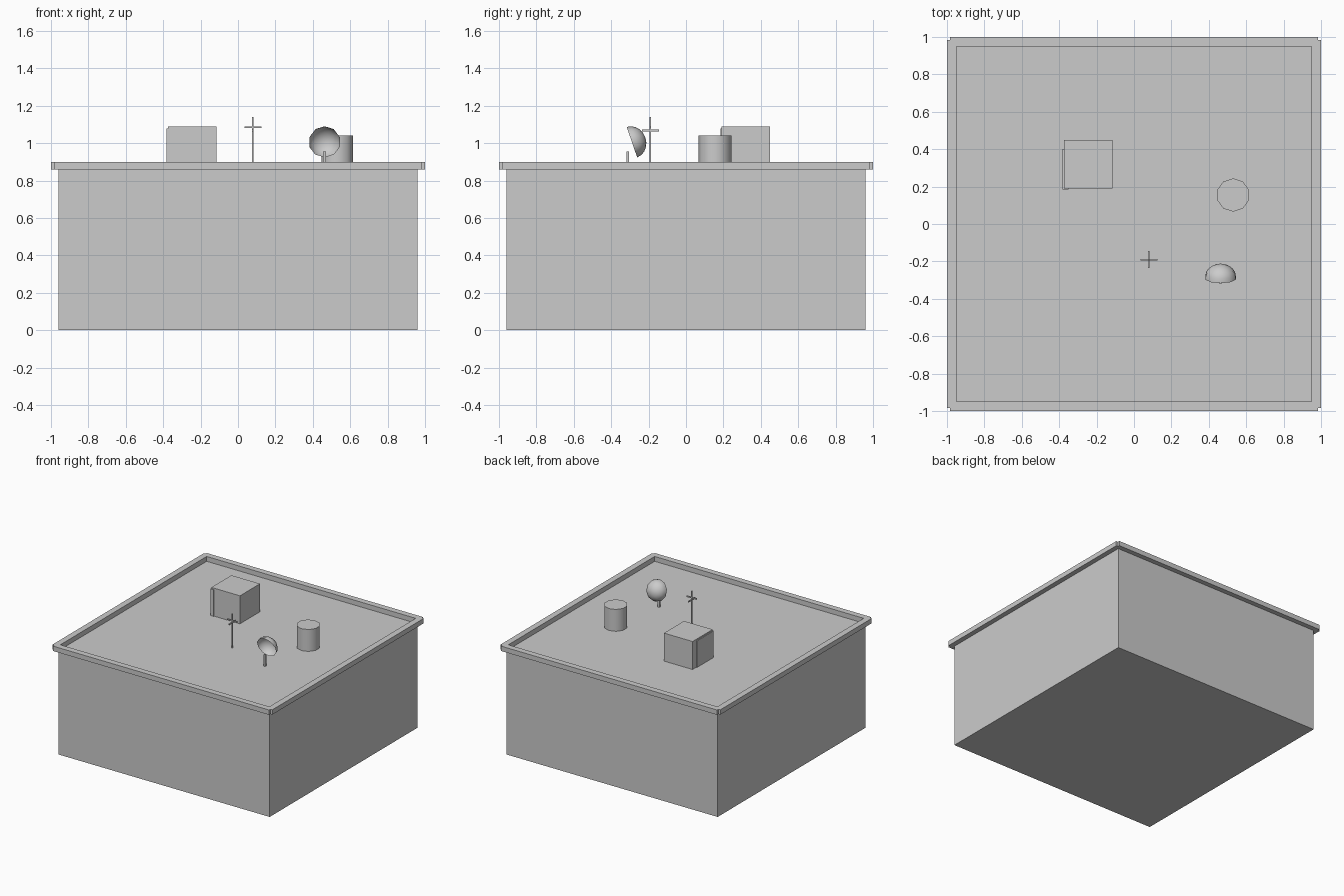
import bpy, bmesh
from math import pi, sin, cos, radians
from mathutils import Matrix

if "Cube" in bpy.data.objects:
    bpy.data.objects.remove(bpy.data.objects["Cube"])


def finish(name, bm, smooth=False):
    me = bpy.data.meshes.new(name)
    bmesh.ops.recalc_face_normals(bm, faces=bm.faces[:])
    bm.to_mesh(me)
    bm.free()
    ob = bpy.data.objects.new(name, me)
    bpy.context.collection.objects.link(ob)
    if smooth:
        bpy.ops.object.select_all(action='DESELECT')
        ob.select_set(True)
        bpy.context.view_layer.objects.active = ob
        bpy.ops.object.shade_smooth_by_angle(angle=radians(50))
    return ob


def box(name, x, y, z):
    bm = bmesh.new()
    m = Matrix.Translation([(a + b) / 2 for a, b in (x, y, z)])
    m = m @ Matrix.Diagonal((x[1] - x[0], y[1] - y[0], z[1] - z[0], 1))
    bmesh.ops.create_cube(bm, size=1, matrix=m)
    return finish(name, bm)


# Building block; its top is the roof deck
DECK = 0.86
box("building_body", (-0.96, 0.96), (-0.96, 0.96), (0, DECK))

# Parapet: square ring with small notches at the outer corners
bm = bmesh.new()
n = 0.983
corner = [(n, -1), (n, -n), (1, -n)]
outer, inner = [], []
for k in range(4):
    c, s = round(cos(k * pi / 2)), round(sin(k * pi / 2))
    outer += [(c * x - s * y, s * x + c * y) for x, y in corner]
    inner += [(c * 0.95 + s * 0.95, s * 0.95 - c * 0.95)] * 1
lo, hi = DECK, 0.90
O = [[bm.verts.new((x, y, z)) for x, y in outer] for z in (lo, hi)]
I = [[bm.verts.new((x, y, z)) for x, y in inner] for z in (lo, hi)]
for ring in (O, I):
    m = len(ring[0])
    for i in range(m):
        j = (i + 1) % m
        bm.faces.new((ring[0][i], ring[0][j], ring[1][j], ring[1][i]))
for L in (0, 1):
    for k in range(4):
        a, b, c = O[L][3 * k:3 * k + 3]
        nxt, k2 = O[L][(3 * k + 3) % 12], (k + 1) % 4
        bm.faces.new((a, b, I[L][k]))
        bm.faces.new((b, c, I[L][k]))
        bm.faces.new((c, nxt, I[L][k2], I[L][k]))
finish("parapet", bm)

# Stair hut with its door panel
box("roof_hut", (-0.375, -0.115), (0.19, 0.45), (DECK, 1.09))
box("hut_side_panel", (-0.381, -0.35), (0.185, 0.40), (DECK, 1.078))

# Ten-sided tank
bm = bmesh.new()
bmesh.ops.create_cone(bm, cap_ends=True, segments=10, radius1=0.089, radius2=0.089,
                      depth=1.04 - DECK,
                      matrix=Matrix.Translation((0.53, 0.155, (1.04 + DECK) / 2)))
finish("water_tank", bm, True)

# Antenna mast with two crossed bars
ax, ay = 0.08, -0.19
box("antenna_mast", (ax - 0.004, ax + 0.004), (ay - 0.004, ay + 0.004), (DECK, 1.14))
box("antenna_bar_x", (ax - 0.045, ax + 0.045), (ay - 0.004, ay + 0.004), (1.08, 1.09))
box("antenna_bar_y", (ax - 0.004, ax + 0.004), (ay - 0.045, ay + 0.045), (1.063, 1.073))

# Dish: open bowl of stacked decagon rings, tilted to face the front
bm = bmesh.new()
R, D, N, S = 0.086, 0.076, 10, 5
rings = []
for i in range(S):
    t = i / S * pi / 2
    rings.append([bm.verts.new((R * cos(t) * cos(2 * pi * (j + 0.5) / N),
                                R * cos(t) * sin(2 * pi * (j + 0.5) / N), D * sin(t)))
                  for j in range(N)])
tip = bm.verts.new((0, 0, D))
for i in range(S):
    for j in range(N):
        k = (j + 1) % N
        if i < S - 1:
            bm.faces.new((rings[i][j], rings[i][k], rings[i + 1][k], rings[i + 1][j]))
        else:
            bm.faces.new((rings[i][j], rings[i][k], tip))
bm.transform(Matrix.Translation((0.463, -0.289, 1.005)) @ Matrix.Rotation(radians(-71), 4, 'X'))
finish("dish_bowl", bm, True)
box("dish_post", (0.455, 0.47), (-0.319, -0.304), (DECK, 0.955))
